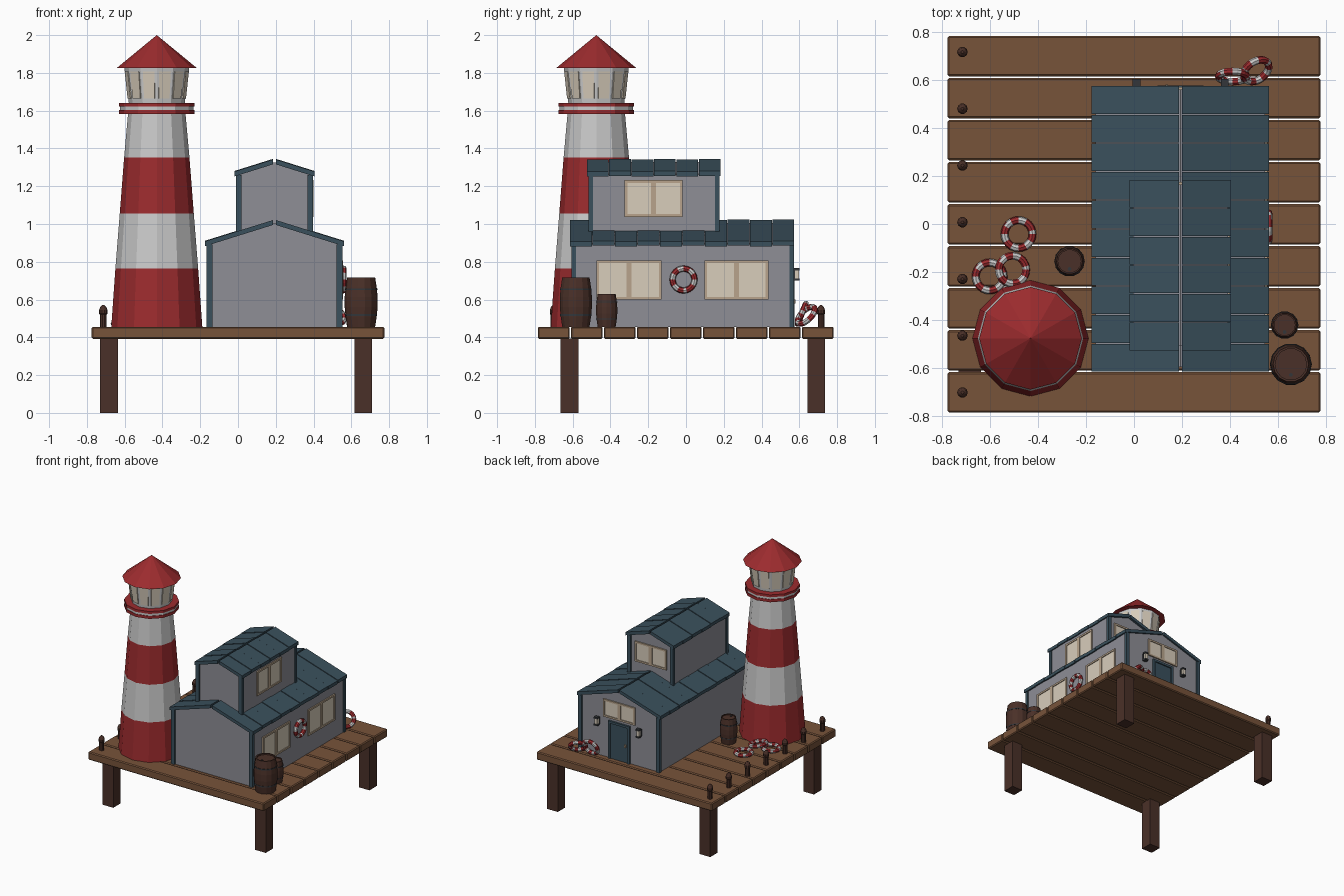
import bpy, bmesh, math
from mathutils import Matrix, Vector

if "Cube" in bpy.data.objects:
    bpy.data.objects.remove(bpy.data.objects["Cube"])


def mat(name, hexa):
    m = bpy.data.materials.new(name)
    c = [int(hexa[i:i + 2], 16) / 255 for i in (0, 2, 4)]
    m.diffuse_color = [((v + .055) / 1.055) ** 2.4 if v > .04 else v / 12.92 for v in c] + [1]
    m.use_nodes = True
    m.node_tree.nodes["Principled BSDF"].inputs["Base Color"].default_value = m.diffuse_color
    return m


WOOD, DARK = mat("deck_wood", "77533A"), mat("dark_wood", "4A3028")
RED, WHITE = mat("red_paint", "9C2B2E"), mat("white_paint", "CFCFCF")
WALL, ROOF = mat("grey_wall", "8E8E96"), mat("slate_blue", "3A505C")
FRAME, GLASS = mat("window_frame", "B8A48C"), mat("window_glass", "D8CDBB")
IRON = mat("iron", "33363A")


def finish(name, bm, *mats):
    bmesh.ops.recalc_face_normals(bm, faces=bm.faces)
    me = bpy.data.meshes.new(name)
    bm.to_mesh(me)
    bm.free()
    for m in mats:
        me.materials.append(m)
    ob = bpy.data.objects.new(name, me)
    bpy.context.collection.objects.link(ob)
    return ob


def add_box(bm, x0, x1, y0, y1, z0, z1):
    m = Matrix.Translation(((x0 + x1) / 2, (y0 + y1) / 2, (z0 + z1) / 2))
    bmesh.ops.create_cube(bm, size=1, matrix=m @ Matrix.Diagonal((x1 - x0, y1 - y0, z1 - z0, 1)))


def boxes(name, m, *dims):
    bm = bmesh.new()
    for d in dims:
        add_box(bm, *d)
    return finish(name, bm, m)


def add_prism(bm, pts, y0, y1):
    """Extrude an xz outline along y."""
    a = [bm.verts.new((x, y0, z)) for x, z in pts]
    b = [bm.verts.new((x, y1, z)) for x, z in pts]
    bm.faces.new(a)
    bm.faces.new(b[::-1])
    for i in range(len(pts)):
        j = (i + 1) % len(pts)
        bm.faces.new((a[i], a[j], b[j], b[i]))


def lathe(name, m, cx, cy, prof, n=12):
    """Stack of n-sided rings from (radius, z) pairs, capped at both ends."""
    bm = bmesh.new()
    rings = [[bm.verts.new((cx + r * math.cos(math.tau * i / n), cy + r * math.sin(math.tau * i / n), z))
              for i in range(n)] for r, z in prof]
    for a, b in zip(rings, rings[1:]):
        for i in range(n):
            bm.faces.new((a[i], a[(i + 1) % n], b[(i + 1) % n], b[i]))
    bm.faces.new(rings[0])
    bm.faces.new(rings[-1])
    bmesh.ops.remove_doubles(bm, verts=bm.verts, dist=1e-5)
    return finish(name, bm, m)


# Deck planks and posts
TOP, PITCH = .456, .1747
for i in range(9):
    y = -.784 + i * PITCH
    p = boxes(f"deck_plank_{i}", WOOD, (-.775, .775, y, y + .168, .392, TOP))
    bv = p.modifiers.new("bevel", 'BEVEL')
    bv.width, bv.segments = .007, 1
for i, (x, y) in enumerate([(-.683, -.617), (.663, -.617), (-.683, .69), (.663, .69)]):
    boxes(f"deck_post_{i}", DARK, (x - .047, x + .047, y - .047, y + .047, 0, .395))

# Mooring bollards on the left edge
for i in range(7):
    lathe(f"bollard_{i}", DARK, -.713, -.70 + i * .2358,
          [(.018, TOP), (.018, .52), (.022, .525), (.022, .545), (.016, .561), (.006, .57)], 10)

# Lighthouse: striped tower, gallery, lantern, roof
LX, LY = -.43, -.475
bands = [(.241, TOP), (.219, .765), (.196, 1.055), (.173, 1.352), (.152, 1.585)]
for i in range(4):
    lathe(f"tower_band_{i}", WHITE if i % 2 else RED, LX, LY, bands[i:i + 2])
for i, (r, z0, z1) in enumerate([(.199, 1.582, 1.604), (.195, 1.604, 1.622), (.199, 1.622, 1.641)]):
    lathe(f"gallery_ring_{i}", WHITE if i == 1 else RED, LX, LY, [(r, z0), (r, z1)])
lathe("lantern_room", WHITE, LX, LY, [(.148, 1.641), (.172, 1.828)])
bm = bmesh.new()
for i in range(12):
    rot = Matrix.Translation((LX, LY, 0)) @ Matrix.Rotation(math.tau * (i + .5) / 12, 4, 'Z')
    quad = [(.1525, -.029, 1.665), (.1525, .029, 1.665), (.1675, .032, 1.808), (.1675, -.032, 1.808)]
    outer = [bm.verts.new(rot @ Vector(p)) for p in quad]
    inner = [bm.verts.new(rot @ (Vector(p) - Vector((.012, 0, 0)))) for p in quad]
    bm.faces.new(outer)
    bm.faces.new(inner[::-1])
    for j in range(4):
        k = (j + 1) % 4
        bm.faces.new((outer[j], inner[j], inner[k], outer[k]))
finish("lantern_windows", bm, GLASS)
lathe("lighthouse_roof", RED, LX, LY, [(.213, 1.825), (.0001, 2.0)])

# House storeys: gabled walls, corner trim, tiled roof
CX = .193


def storey(name, half, y0, y1, z0, eave, ridge, rhalf, ry0, ry1, tiles):
    slope = (ridge - eave) / rhalf
    zw = ridge - .02 - slope * half
    bm = bmesh.new()
    add_prism(bm, [(CX - half, z0), (CX + half, z0), (CX + half, zw), (CX, ridge - .02), (CX - half, zw)], y0, y1)
    finish(name + "_walls", bm, WALL)
    bm = bmesh.new()
    for s in (-1, 1):
        for y in (y0, y1):
            x = CX + s * (half - .008)
            add_box(bm, x - .015, x + .015, y - .012, y + .012, z0, zw - .002)
    finish(name + "_corner_trim", bm, ROOF)
    bm = bmesh.new()
    step = (ry1 - ry0) / tiles
    for s in (-1, 1):
        for i in range(tiles):
            lift = .003 * (i % 2)
            a, b = (CX + s * .007, ridge - .005 + lift), (CX + s * rhalf, eave + lift)
            add_prism(bm, [a, b, (b[0], b[1] - .026), (a[0], a[1] - .026)],
                      ry0 + i * step + .002, ry0 + (i + 1) * step - .002)
    finish(name + "_roof_tiles", bm, ROOF)


storey("lower_house", .352, -.595, .56, TOP, .908, 1.026, .369, -.615, .575, 10)
storey("upper_house", .197, -.505, .165, .88, 1.278, 1.347, .211, -.527, .185, 6)


# Two-pane windows, built about the origin facing +x then turned
def window(name, x, y, z, w, h, turn=0):
    m = Matrix.Translation((x, y, z)) @ Matrix.Rotation(turn, 4, 'Z')
    a, b, t = w / 2, h / 2, .014
    fr = boxes(name + "_frame", FRAME, (-.01, .01, -a, a, -b, -b + t), (-.01, .01, -a, a, b - t, b),
               *[(-.01, .01, c - k, c + k, -b + t, b - t) for c, k in ((-a + t / 2, t / 2), (0, .014), (a - t / 2, t / 2))])
    gl = boxes(name + "_glass", GLASS, (-.01, .004, -a + t, a - t, -b + t, b - t))
    fr.matrix_world = gl.matrix_world = m


SIDE = CX + .352
window("side_window_front", SIDE, -.302, .703, .344, .208)
window("side_window_back", SIDE, .267, .703, .338, .208)
window("upper_side_window", CX + .197, -.172, 1.135, .306, .194)
window("back_window", CX, .56, .845, .28, .14, math.pi / 2)
window("upper_back_window", CX, .165, 1.145, .28, .16, math.pi / 2)

# Back door with frame, panel and handle
boxes("door_frame", ROOF, (.098, .116, .55, .575, TOP, .755), (.27, .288, .55, .575, TOP, .755),
      (.116, .27, .55, .575, .737, .755))
boxes("door_panel", ROOF, (.116, .27, .55, .566, TOP, .737))
boxes("door_handle", FRAME, (.13, .142, .56, .58, .58, .6))

# Wall lamps either side of the door
for i, x in enumerate((.01, .377)):
    boxes(f"lamp_{i}_case", IRON, (x - .016, x + .016, .572, .602, .755, .767),
          (x - .016, x + .016, .572, .602, .7, .712), (x - .012, x + .012, .555, .577, .705, .76))
    boxes(f"lamp_{i}_glass", GLASS, (x - .011, x + .011, .577, .597, .712, .755))


# Barrels with iron hoops and a bung
def barrel(name, x, y, r, h):
    f = lambda t: r * (.84 + .16 * math.sin(math.pi * t))
    prof = [(f(t), TOP + h * t) for t in (0, .2, .4, .6, .8, 1)]
    lathe(name, DARK, x, y, prof + [(r * .74, TOP + h), (r * .74, TOP + h * .96)], 14)
    for k, t in enumerate((.22, .74)):
        q = f(t) + .002
        lathe(f"{name}_hoop_{k}", IRON, x, y, [(q, TOP + h * t), (q, TOP + h * (t + .035))], 14)
    lathe(name + "_bung", IRON, x, y - r * .5, [(.008, TOP + h * .95), (.008, TOP + h * .98)], 8)


barrel("large_barrel", .652, -.583, .088, .262)
barrel("small_barrel", .626, -.42, .058, .174)
barrel("left_barrel", -.268, -.155, .064, .2)


# Lifebuoys with white bands
def buoy(name, loc, rot=(0, 0, 0)):
    bpy.ops.mesh.primitive_torus_add(major_segments=24, minor_segments=8, major_radius=.058,
                                     minor_radius=.016, location=loc, rotation=[math.radians(a) for a in rot])
    ob = bpy.context.object
    ob.name = name
    ob.data.materials.append(RED)
    ob.data.materials.append(WHITE)
    for p in ob.data.polygons:
        a = math.degrees(math.atan2(p.center.y, p.center.x)) % 60
        p.material_index = int(a < 22.5)


buoy("wall_buoy", (SIDE + .014, -.013, .706), (0, 90, 0))
buoy("deck_buoy_0", (-.48, -.042, .472))
buoy("deck_buoy_1", (-.6, -.218, .472))
buoy("deck_buoy_2", (-.505, -.19, .491), (0, 12, 0))
buoy("leaning_buoy_0", (.41, .613, .525), (68, 0, 0))
buoy("leaning_buoy_1", (.508, .637, .517), (50, 0, 35))
